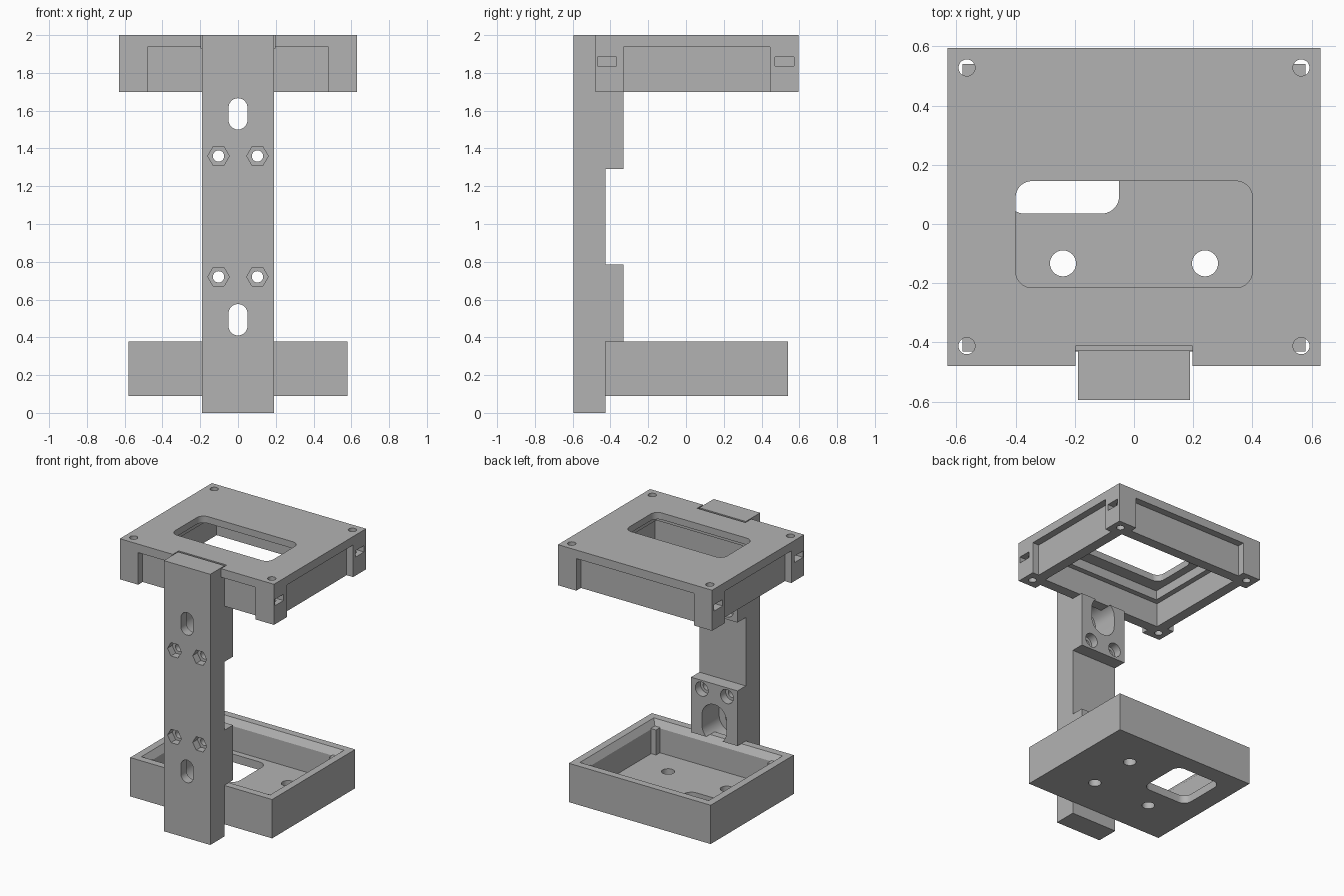
import bpy, bmesh, math
from mathutils import Matrix

if "Cube" in bpy.data.objects:
    bpy.data.objects.remove(bpy.data.objects["Cube"], do_unlink=True)

grey = bpy.data.materials.new("plain grey")
grey.use_nodes = True
grey.diffuse_color = (0.45, 0.45, 0.45, 1)
grey.node_tree.nodes["Principled BSDF"].inputs["Base Color"].default_value = (0.45, 0.45, 0.45, 1)


def make(name, bm):
    bmesh.ops.recalc_face_normals(bm, faces=bm.faces)
    mesh = bpy.data.meshes.new(name)
    bm.to_mesh(mesh)
    bm.free()
    mesh.materials.append(grey)
    ob = bpy.data.objects.new(name, mesh)
    bpy.context.collection.objects.link(ob)
    return ob


def box(name, x0, x1, y0, y1, z0, z1, flare=0):
    """Block between limits; flare widens its top."""
    bm = bmesh.new()
    bmesh.ops.create_cube(bm, size=1)
    for v in bm.verts:
        up = v.co.z > 0
        f = flare if up else 0
        v.co = (x1 + f if v.co.x > 0 else x0 - f,
                y1 + f if v.co.y > 0 else y0 - f,
                z1 if up else z0)
    return make(name, bm)


def prism(points, low, high, axis="Z"):
    """Extrude an outline along z, or along y with the outline in x and z."""
    bm = bmesh.new()
    if axis == "Z":
        verts = [bm.verts.new((a, b, low)) for a, b in points]
        move = (0, 0, high - low)
    else:
        verts = [bm.verts.new((a, low, b)) for a, b in points]
        move = (0, high - low, 0)
    face = bm.faces.new(verts)
    new = bmesh.ops.extrude_face_region(bm, geom=[face])["geom"]
    bmesh.ops.translate(bm, vec=move, verts=[g for g in new if isinstance(g, bmesh.types.BMVert)])
    return make("cutter", bm)


def rounded(cx, cy, hx, hy, r, n=10):
    """Outline of a rectangle with round corners (or a slot)."""
    pts = []
    for k, (sx, sy) in enumerate([(1, 1), (-1, 1), (-1, -1), (1, -1)]):
        for i in range(n + 1):
            a = (k + i / n) * math.pi / 2
            p = (cx + sx * (hx - r) + r * math.cos(a), cy + sy * (hy - r) + r * math.sin(a))
            if not pts or math.dist(p, pts[-1]) > 1e-5:
                pts.append(p)
    if math.dist(pts[0], pts[-1]) < 1e-5:
        pts.pop()
    return pts


def circle(cx, cy, r, n=32):
    return [(cx + r * math.cos(2 * math.pi * i / n), cy + r * math.sin(2 * math.pi * i / n))
            for i in range(n)]


def combine(target, tool, operation="DIFFERENCE"):
    mod = target.modifiers.new("bool", "BOOLEAN")
    mod.operation, mod.object, mod.solver = operation, tool, "EXACT"
    tool.hide_render = True
    bpy.context.view_layer.update()
    mesh = bpy.data.meshes.new_from_object(
        target.evaluated_get(bpy.context.evaluated_depsgraph_get()))
    target.modifiers.remove(mod)
    target.data = mesh
    bpy.data.objects.remove(tool, do_unlink=True)


def finish(ob):
    bpy.ops.object.select_all(action="DESELECT")
    ob.select_set(True)
    bpy.context.view_layer.objects.active = ob
    bpy.ops.object.shade_smooth_by_angle(angle=math.radians(25))


# Upright column with two thick pads on its back
column = box("column", -0.19, 0.19, -0.595, -0.427, 0, 2)
for z0, z1 in [(0.378, 0.785), (1.29, 1.7)]:
    combine(column, box("pad", -0.19, 0.19, -0.5, -0.33, z0, z1), "UNION")
for slot_z, screw_z in [(0.493, 0.72), (1.583, 1.36)]:
    # Adjustment slot with a wide counterbore behind
    combine(column, prism(rounded(0, slot_z, 0.05, 0.083, 0.05), -0.7, -0.2, "Y"))
    combine(column, prism(rounded(0, slot_z, 0.1, 0.14, 0.1), -0.53, -0.2, "Y"))
    for x in (-0.103, 0.103):
        # Hexagonal nut pocket, screw hole and screw head recess
        combine(column, prism(circle(x, screw_z, 0.057, 6), -0.7, -0.54, "Y"))
        combine(column, prism(circle(x, screw_z, 0.03), -0.7, -0.2, "Y"))
        combine(column, prism(circle(x, screw_z, 0.052), -0.39, -0.2, "Y"))
finish(column)

# Upper frame: hollow tray, open below, with recessed sides
X, Y0, Y1, RECESS, FOOT = 0.63, -0.48, 0.595, 0.053, 0.15
frame = box("upper_frame", -X, X, Y0, Y1, 1.7, 2)
combine(frame, box("cavity", -0.5, 0.5, -0.35, 0.465, 1.6, 1.88))
combine(frame, box("cavity", -0.46, 0.46, -0.31, 0.425, 1.8, 1.95))
for s in (-1, 1):
    xs = sorted((s * (X - RECESS), s * (X + 0.1)))
    combine(frame, box("side_recess", *xs, Y0 + FOOT, Y1 - FOOT, 1.6, 1.937))
    ys = (Y1 - RECESS, Y1 + 0.1) if s > 0 else (Y0 - 0.1, Y0 + RECESS)
    combine(frame, box("end_recess", FOOT - X, X - FOOT, *ys, 1.6, 1.937))
for sx in (-1, 1):
    for y, slot_y in [(-0.412, -0.418), (0.528, 0.522)]:
        # Corner screw hole and side nut slot
        combine(frame, prism(circle(sx * 0.565, y, 0.028), 1.6, 2.1))
        xs = sorted((sx * 0.515, sx * 0.7))
        combine(frame, box("nut_slot", *xs, slot_y - 0.05, slot_y + 0.05, 1.837, 1.884))
combine(frame, prism(rounded(0, -0.035, 0.4, 0.18, 0.055), 1.9, 2.1))
combine(frame, box("column_notch", -0.197, 0.197, -0.6, -0.412, 1.93, 2.1))
finish(frame)

# Lower tray, open above, with a bevelled inner rim
tray = box("lower_tray", -0.58, 0.58, -0.43, 0.54, 0.09, 0.377)
combine(tray, box("cavity", -0.495, 0.495, -0.345, 0.455, 0.15, 0.5))
combine(tray, box("rim_bevel", -0.495, 0.495, -0.345, 0.455, 0.33, 0.39, 0.04))
for x in (-0.24, 0.24):
    for y in (-0.133, 0.24):
        if x < 0 < y:
            # Cable opening takes the place of the fourth hole
            combine(tray, prism(rounded(x, 0.222, 0.19, 0.187, 0.06), 0, 0.3))
        else:
            combine(tray, prism(circle(x, y, 0.044), 0, 0.3))
finish(tray)

# Small posts in the tray corners
for sx in (-1, 1):
    for y in (-0.325, 0.435):
        xs = sorted((sx * 0.455, sx * 0.51))
        finish(box("tray_corner_post", *xs, y - 0.025, y + 0.025, 0.12, 0.335))
